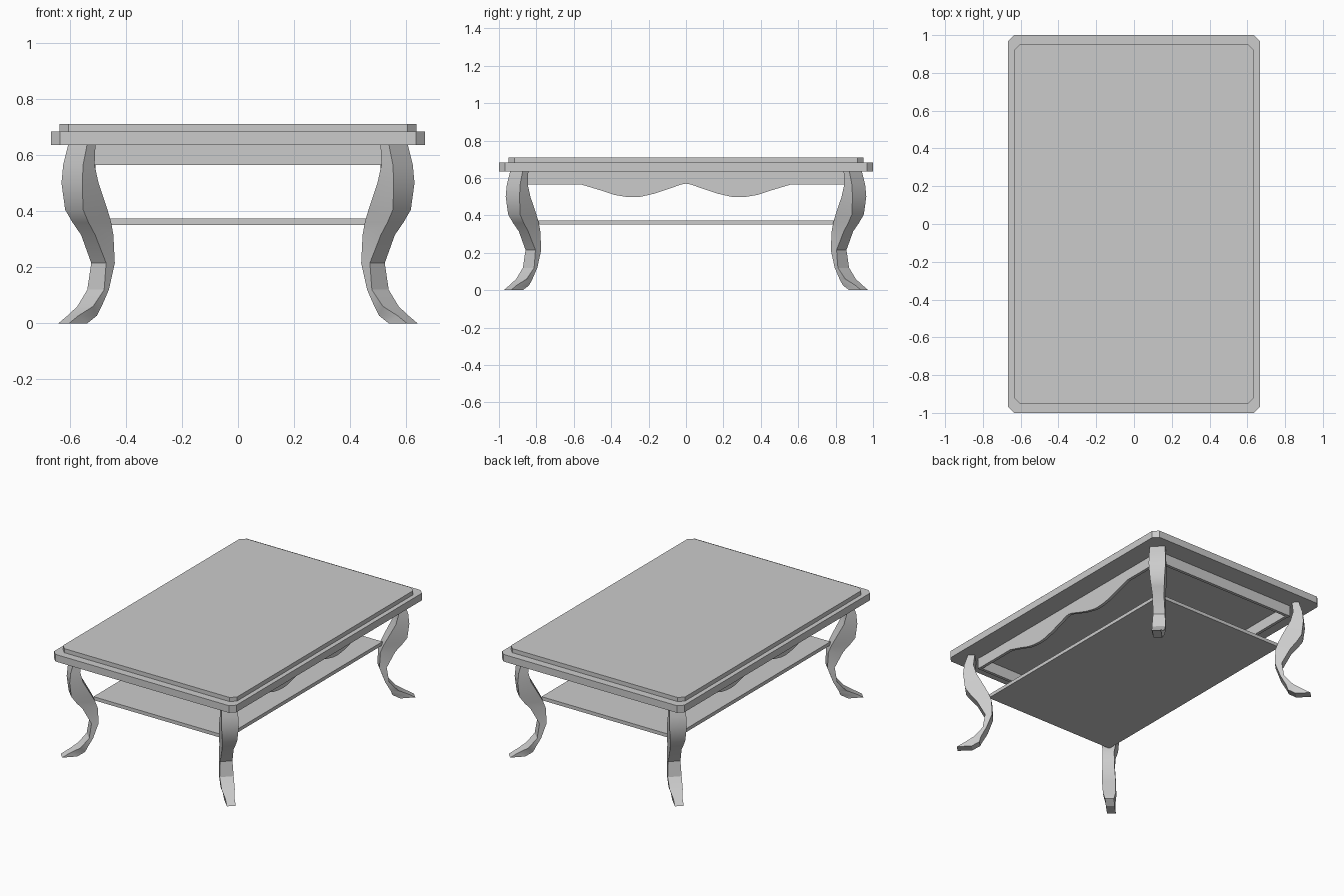
import bpy, bmesh

if "Cube" in bpy.data.objects:
    bpy.data.objects.remove(bpy.data.objects["Cube"])


def make_object(name, verts, faces, smooth=False):
    mesh = bpy.data.meshes.new(name)
    mesh.from_pydata(verts, [], faces)
    bm = bmesh.new()
    bm.from_mesh(mesh)
    bmesh.ops.recalc_face_normals(bm, faces=bm.faces)
    bm.to_mesh(mesh)
    bm.free()
    ob = bpy.data.objects.new(name, mesh)
    bpy.context.collection.objects.link(ob)
    if smooth:
        bpy.ops.object.select_all(action='DESELECT')
        bpy.context.view_layer.objects.active = ob
        ob.select_set(True)
        bpy.ops.object.shade_smooth_by_angle(angle=0.5)
    return ob


def loft(name, rings, smooth=False):
    """Skin a list of equal-length rings and cap both ends."""
    n = len(rings[0])
    verts = [v for ring in rings for v in ring]
    faces = [list(range(n)), list(range(len(verts) - n, len(verts)))]
    for r in range(len(rings) - 1):
        for i in range(n):
            j = (i + 1) % n
            faces.append([r * n + i, r * n + j, (r + 1) * n + j, (r + 1) * n + i])
    return make_object(name, verts, faces, smooth)


def slab(name, hx, hy, z0, z1, c=0.0):
    """Flat board with chamfered corners."""
    if c:
        quarter = [(hx, hy - c), (hx - c, hy)]
    else:
        quarter = [(hx, hy)]
    outline = (quarter + [(-x, y) for x, y in reversed(quarter)]
               + [(-x, -y) for x, y in quarter] + [(x, -y) for x, y in reversed(quarter)])
    return loft(name, [[(x, y, z) for x, y in outline] for z in (z0, z1)])


# Table top and shelf
slab("table_top_edge", 0.666, 1.0, 0.636, 0.683, 0.032)
slab("table_top_panel", 0.636, 0.95, 0.683, 0.71, 0.032)
slab("lower_shelf", 0.485, 0.815, 0.35, 0.373)

# Straight end aprons
for label, s in (("front", -1), ("back", 1)):
    ob = slab(label + "_apron", 0.53, 0.01, 0.564, 0.636)
    ob.location.y = s * 0.857

# Scalloped side aprons
half = [(0.86, 0.565), (0.56, 0.565), (0.46, 0.535), (0.385, 0.51), (0.32, 0.499),
        (0.28, 0.497), (0.24, 0.5), (0.166, 0.517), (0.08, 0.546), (0.03, 0.564)]
wave = [(-y, z) for y, z in half] + [(0, 0.57)] + half[::-1]
outline = wave + [(0.86, 0.636), (-0.86, 0.636)]
for label, s in (("left", -1), ("right", 1)):
    loft(label + "_apron", [[(s * x, y, z) for y, z in outline] for x in (0.507, 0.527)])

# Diagonal cabriole legs: height, then outer, shared and inner edge as seen from the front
PROFILE = [
    (0.636, 0.605, 0.538, 0.508), (0.565, 0.623, 0.552, 0.511), (0.5, 0.629, 0.555, 0.497),
    (0.405, 0.616, 0.552, 0.465), (0.36, 0.590, 0.533, 0.452), (0.315, 0.559, 0.509, 0.444),
    (0.215, 0.523, 0.470, 0.439), (0.12, 0.537, 0.477, 0.460), (0.06, 0.573, 0.517, 0.486),
    (0.027, 0.608, 0.569, 0.503), (0.0, 0.640, 0.602, 0.537),
]
K = 0.335  # legs stand this much further out in y than in x
for ylabel, sy in (("front", -1), ("back", 1)):
    for xlabel, sx in (("left", -1), ("right", 1)):
        rings = []
        for z, xo, xs, xi in PROFILE:
            d = xs - xi
            ring = [(xo, xs), (xs, xo), (xi, xo - d), (xo - d, xi)]
            rings.append([(sx * x, sy * (y + K), z) for x, y in ring])
        loft(ylabel + "_" + xlabel + "_leg", rings, smooth=True)
